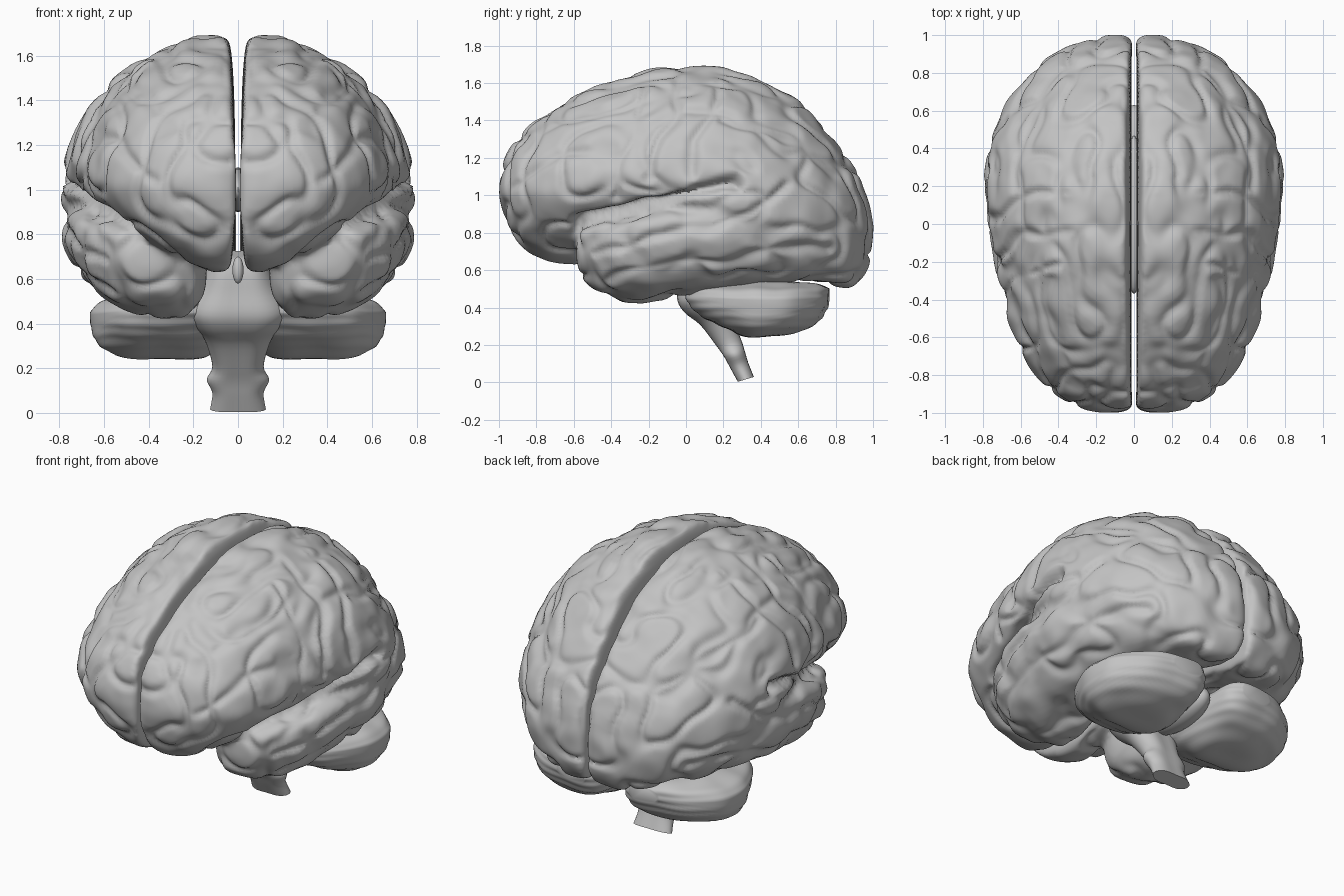
import bpy, bmesh, math
from mathutils import Vector, Matrix, noise

if "Cube" in bpy.data.objects:
    bpy.data.objects.remove(bpy.data.objects["Cube"], do_unlink=True)

grey = bpy.data.materials.new("tissue_grey")
grey.use_nodes = True
grey.diffuse_color = (0.55, 0.55, 0.55, 1)
grey.node_tree.nodes["Principled BSDF"].inputs["Base Color"].default_value = grey.diffuse_color


def add_object(name, mesh):
    """Link a mesh as a smooth-shaded object in the single colour."""
    mesh.materials.clear()
    mesh.materials.append(grey)
    mesh.shade_smooth()
    mesh.set_sharp_from_angle(angle=math.radians(65))
    obj = bpy.data.objects.new(name, mesh)
    bpy.context.scene.collection.objects.link(obj)
    return obj


def to_mesh(name, bm):
    mesh = bpy.data.meshes.new(name)
    bm.to_mesh(mesh)
    bm.free()
    return mesh


def add_pair(name, mesh):
    """Add the left part and its mirrored right twin."""
    twin = mesh.copy()
    twin.transform(Matrix.Scale(-1, 4, Vector((1, 0, 0))))
    twin.flip_normals()
    add_object("left_" + name, mesh)
    add_object("right_" + name, twin)


def resample(rows, steps):
    """Smooth curve through the rows of section sizes."""
    rows = [Vector(r) for r in rows]
    padded = [rows[0]] + rows + [rows[-1]]
    result = []
    for a, b, c, d in zip(padded, padded[1:], padded[2:], padded[3:]):
        for i in range(steps):
            t = i / steps
            result.append(b + (c - a) * (t / 2) + (a * 2 - b * 5 + c * 4 - d) * (t * t / 2)
                          + (b * 3 - a - c * 3 + d) * (t ** 3 / 2))
    return result + [rows[-1]]


def skin(bm, rings):
    """Bridge rings of points and cap both ends."""
    loops = [[bm.verts.new(p) for p in ring] for ring in rings]
    for a, b in zip(loops, loops[1:]):
        for i in range(len(a)):
            j = (i + 1) % len(a)
            bm.faces.new((a[i], a[j], b[j], b[i]))
    bm.faces.new(loops[0])
    bm.faces.new(loops[-1])
    bmesh.ops.recalc_face_normals(bm, faces=bm.faces)


def power(v, e):
    return math.copysign(abs(v) ** e, v)


def loft(bm, rows, ridge, inner_e, upper_e, shear=0, sides=72):
    """Rows: y, top, middle, bottom, inner x, outer x, squareness of the underside."""
    rings = []
    for y, top, mid, low, inner, outer, lower_e in resample(rows, 8):
        ring = []
        cx = inner + ridge * (outer - inner)
        for k in range(sides):
            c, s = math.cos(math.tau * k / sides), math.sin(math.tau * k / sides)
            e = lower_e if s < 0 else upper_e
            x = cx + (outer - cx) * power(c, e) if c > 0 else cx + (cx - inner) * power(c, inner_e)
            z = mid + (top - mid if s > 0 else mid - low) * power(s, e)
            ring.append((x, y, z + shear * (x - cx)))
        rings.append(ring)
    skin(bm, rings)


def smooth(bm, passes):
    for _ in range(passes):
        bmesh.ops.smooth_vert(bm, verts=bm.verts, factor=.5,
                              use_axis_x=True, use_axis_y=True, use_axis_z=True)
    bm.normal_update()


def ball(name, centre, radii):
    bm = bmesh.new()
    bmesh.ops.create_uvsphere(bm, u_segments=32, v_segments=16, radius=1)
    bmesh.ops.scale(bm, vec=radii, verts=bm.verts)
    bmesh.ops.translate(bm, vec=centre, verts=bm.verts)
    add_object(name, to_mesh(name, bm))


# Upper lobes (keeled under the front) and temporal lobe: section tables along y
G = 0.012
upper_rows = [
    (-.99, 1.09, 1.02, .96, .08, .18, 1), (-.965, 1.18, 1.02, .88, G, .28, 1),
    (-.9, 1.3, 1.02, .76, G, .42, 1.1), (-.75, 1.44, 1.03, .66, G, .55, 1.3),
    (-.57, 1.55, 1.05, .64, G, .64, 1.4), (-.3, 1.645, 1.08, .68, G, .71, 1.3),
    (0, 1.69, 1.08, .7, G, .76, 1), (.3, 1.65, .98, .62, G, .79, .85),
    (.6, 1.5, .88, .57, G, .69, .8), (.8, 1.28, .85, .52, G, .54, .8),
    (.9, 1.14, .84, .52, G, .41, .85), (.965, .98, .81, .62, G, .26, 1),
    (.99, .84, .78, .71, .07, .15, 1)]
temporal_rows = [
    (-.58, .74, .71, .66, .34, .46, .8), (-.55, .8, .71, .57, .26, .56, .8),
    (-.45, .84, .72, .49, .17, .64, .8), (-.3, .86, .73, .44, .14, .71, .8),
    (0, .92, .77, .49, .18, .77, .8), (.3, .93, .79, .53, .22, .775, .8),
    (.6, .89, .75, .55, .25, .64, .8), (.8, .75, .66, .57, .3, .42, .8)]

# Named furrows on the outer face: depth, half width, path in (y, z)
furrows = [
    (.07, .03, [(-.58, .83), (-.4, .89), (-.1, .98), (.05, 1.03), (.27, 1.05)]),
    (.07, .03, [(.04, 1.05), (.25, 1.07)]),
    (.028, .028, [(-.5, .7), (-.25, .76), (.05, .83), (.35, .9), (.55, 1.05)]),
    (.025, .028, [(-.42, .56), (0, .65), (.4, .68), (.75, .72)]),
    (.03, .028, [(-.02, 1.69), (-.06, 1.45), (-.15, 1.3), (-.2, 1.1)]),
    (.025, .025, [(-.2, 1.6), (-.26, 1.4), (-.36, 1.2), (-.38, 1.02)]),
    (.025, .025, [(.16, 1.62), (.12, 1.42), (.03, 1.28), (.02, 1.14)]),
    (.02, .025, [(-.86, 1.28), (-.6, 1.42), (-.3, 1.5)]),
    (.02, .025, [(-.93, 1.06), (-.65, 1.2), (-.4, 1.25)]),
    (.025, .025, [(.18, 1.4), (.4, 1.36), (.62, 1.28), (.8, 1.1)]),
]


def furrow_depth(p):
    total = 0
    for depth, width, path in furrows:
        nearest = 9
        for a, b in zip(path, path[1:]):
            a, b = Vector(a), Vector(b)
            t = max(0, min(1, (p - a).dot(b - a) / (b - a).length_squared))
            nearest = min(nearest, (p - a.lerp(b, t)).length)
        total = max(total, depth * math.exp(-(nearest / width) ** 2))
    return total


def fold(p, normal):
    """Height of the folded surface over the plain lobe, fading out on the inner wall."""
    q = p + noise.noise_vector(p * 3) * .07
    n = noise.noise(Vector((q.x * 5, q.y * 3.8, q.z * 5)))
    groove = .022 * math.exp(-(n / .17) ** 2)
    facing = max(0, min(1, (normal.x - .15) / .45))
    if facing:
        w = p + noise.noise_vector(p * 5) * .045
        groove = max(groove, facing * furrow_depth(Vector((w.y, w.z))))
    return (.007 - groove + .012 * noise.noise(p * 8)) * min(1, (normal.x + 1) * 1.6)


# Hemispheres: fuse the lobes, then fold the surface
bm = bmesh.new()
loft(bm, upper_rows, .14, .24, 1.13)
loft(bm, temporal_rows, .5, .8, 1, shear=.28)
blank = add_object("hemisphere_blank", to_mesh("hemisphere_blank", bm))
fuse = blank.modifiers.new("fuse", "REMESH")
fuse.mode = "VOXEL"
fuse.voxel_size = .016
bpy.context.view_layer.update()
fused = bpy.data.meshes.new_from_object(
    blank.evaluated_get(bpy.context.evaluated_depsgraph_get()))
bpy.data.objects.remove(blank, do_unlink=True)
bm = bmesh.new()
bm.from_mesh(fused)
smooth(bm, 2)
moved = [v.co + v.normal * fold(v.co, v.normal) for v in bm.verts]
for v, p in zip(bm.verts, moved):
    v.co = (max(p.x, .006), p.y, p.z)
smooth(bm, 1)
add_pair("hemisphere", to_mesh("hemisphere", bm))

# Cerebellum lobes with faint horizontal ridges
cerebellum_rows = [
    (0, .5, .47, .45, .16, .28, .8), (.04, .52, .46, .4, .1, .42, .75),
    (.15, .53, .45, .32, .06, .56, .72), (.35, .54, .44, .235, .04, .655, .72),
    (.55, .54, .44, .26, .05, .635, .75), (.7, .53, .45, .32, .08, .49, .8),
    (.76, .5, .46, .41, .15, .34, .8)]
bm = bmesh.new()
loft(bm, cerebellum_rows, .45, .7, .9)
bm.normal_update()
for v in bm.verts:
    v.co += v.normal * (.0025 * math.sin(v.co.z * 130) + .014 * noise.noise(v.co * 6))
add_pair("cerebellum", to_mesh("cerebellum", bm))
ball("cerebellum_bridge", (0, .38, .43), (.1, .25, .11))

# Brainstem: rows hold z, y centre, half width and half depth
stem_rows = [
    (.016, .32, .125, .052), (.09, .285, .115, .058), (.15, .26, .14, .066), (.21, .23, .115, .078),
    (.33, .16, .15, .1), (.4, .1, .2, .125), (.47, .07, .22, .14), (.57, .06, .17, .13),
    (.65, .05, .14, .12), (.7, .05, .13, .11)]
rings = []
for z, y, half_x, half_y in resample(stem_rows, 4):
    ring = []
    for k in range(32):
        a = math.tau * k / 32
        notch = 1 - .2 * abs(math.sin(a)) ** 8
        dy = half_y * math.sin(a) * notch
        ring.append((half_x * math.cos(a), y + dy, z + .3 * dy))
    rings.append(ring)
bm = bmesh.new()
skin(bm, rings)
add_object("brainstem", to_mesh("brainstem", bm))

# Deep parts joining the hemispheres
ball("corpus_callosum", (0, .05, 1.0), (.05, .42, .1))
ball("pituitary_stalk", (0, -.12, .64), (.025, .03, .06))
